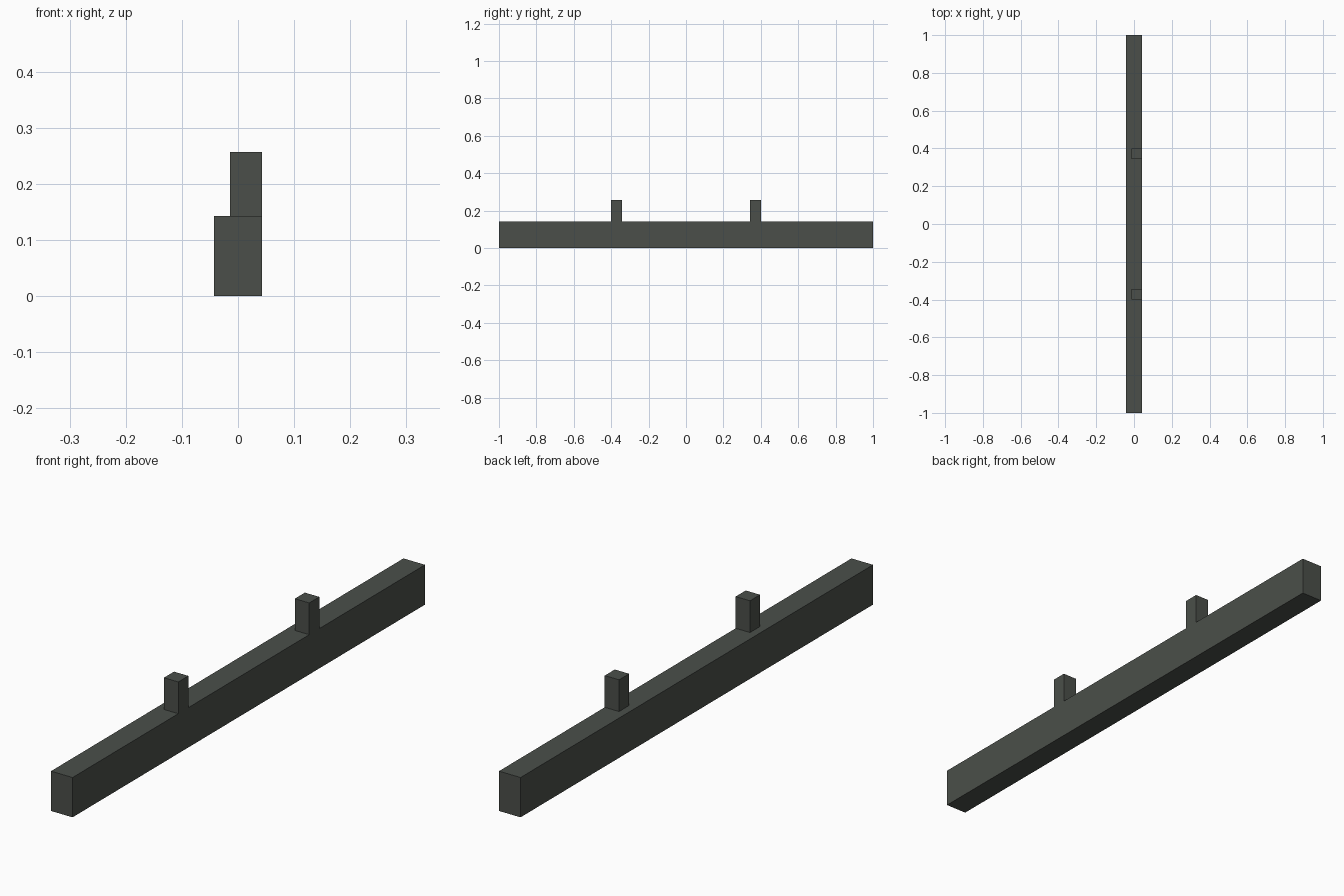
import bpy

if "Cube" in bpy.data.objects:
    bpy.data.objects.remove(bpy.data.objects["Cube"])

# Single dark grey-green paint
paint = bpy.data.materials.new("dark_grey")
paint.diffuse_color = (0.070, 0.078, 0.068, 1.0)
paint.use_nodes = True
paint.node_tree.nodes["Principled BSDF"].inputs["Base Color"].default_value = paint.diffuse_color


def box(name, lo, hi):
    """Box spanning two opposite corners."""
    bpy.ops.mesh.primitive_cube_add(size=1, location=[(a + b) / 2 for a, b in zip(lo, hi)])
    ob = bpy.context.object
    ob.name = name
    ob.scale = [b - a for a, b in zip(lo, hi)]
    bpy.ops.object.transform_apply(location=False, rotation=False, scale=True)
    ob.data.materials.append(paint)
    return ob


HALF_W, BEAM_H, POST, TOP = 0.0428, 0.143, 0.057, 0.257

# Long beam
box("beam", (-HALF_W, -1, 0), (HALF_W, 1, BEAM_H))

# Two square posts, flush with the right side of the beam
for name, y in (("front_post", -0.4), ("back_post", 0.4 - POST)):
    box(name, (HALF_W - POST, y, BEAM_H), (HALF_W, y + POST, TOP))
